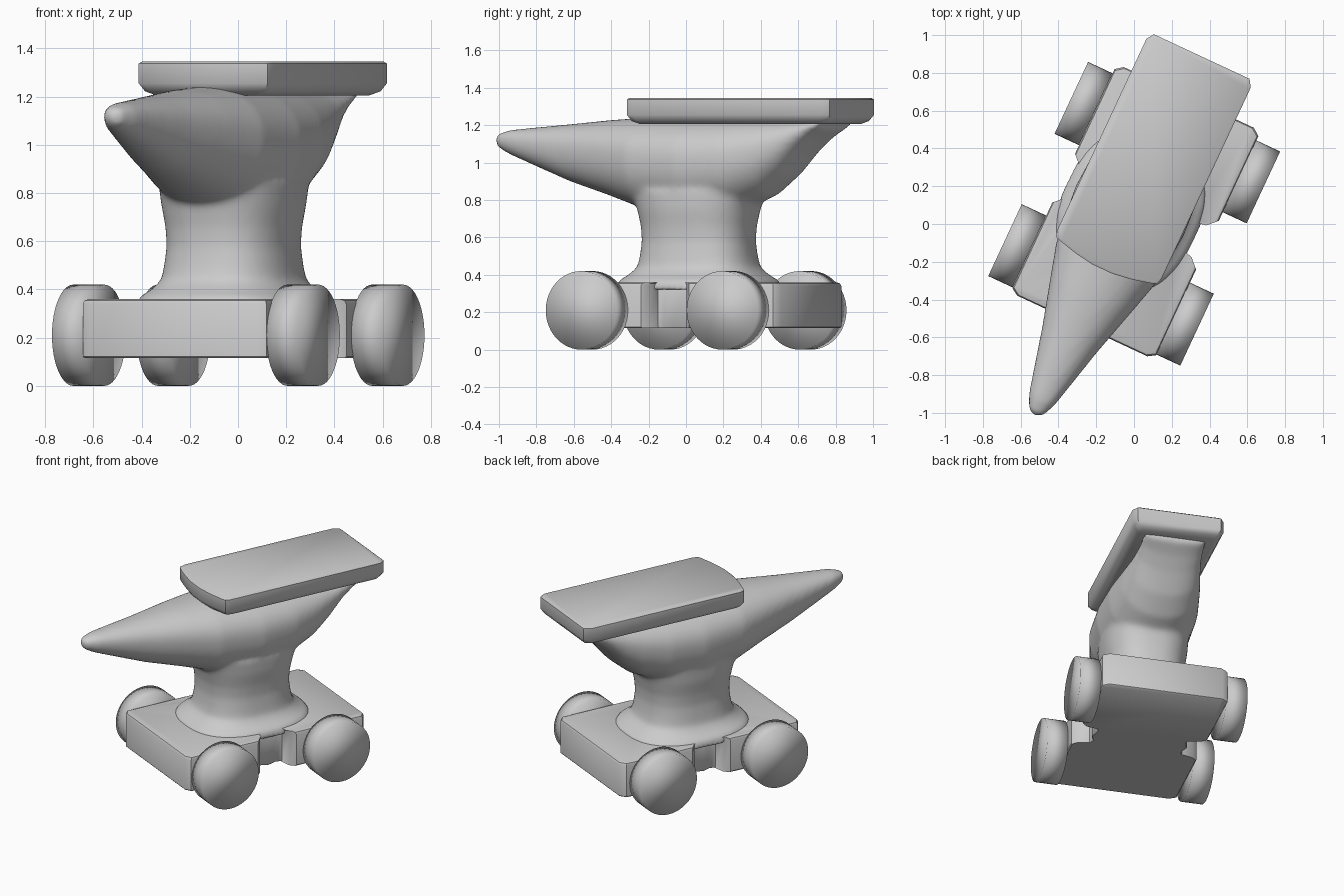
import bpy, bmesh, math
from mathutils import Matrix, Vector

if "Cube" in bpy.data.objects:
    bpy.data.objects.remove(bpy.data.objects["Cube"])

TURN = Matrix.Rotation(math.radians(-25), 4, 'Z')  # whole model is turned on the grid


def finish(name, bm, angle=40):
    bmesh.ops.recalc_face_normals(bm, faces=bm.faces)
    bm.transform(TURN)
    me = bpy.data.meshes.new(name)
    bm.to_mesh(me)
    bm.free()
    ob = bpy.data.objects.new(name, me)
    bpy.context.collection.objects.link(ob)
    bpy.context.view_layer.objects.active = ob
    ob.select_set(True)
    if angle:
        bpy.ops.object.shade_smooth_by_angle(angle=math.radians(angle))
    else:
        bpy.ops.object.shade_smooth()
    ob.select_set(False)
    return ob


def loft(bm, rings):
    loops = [[bm.verts.new(p) for p in r] for r in rings]
    n = len(loops[0])
    for a, b in zip(loops, loops[1:]):
        for i in range(n):
            j = (i + 1) % n
            bm.faces.new((a[i], a[j], b[j], b[i]))
    bm.faces.new(loops[0])
    bm.faces.new(loops[-1])


def slab(name, half, cx, cy, levels):
    # mirrored outline stacked at (z, inset) levels
    outline = half + [(-x, y) for x, y in reversed(half)]
    rings = []
    for z, d in levels:
        rings.append([(cx + x - math.copysign(d, x) * min(1, abs(x) / 0.1),
                       y - math.copysign(d, y - cy), z) for x, y in outline])
    bm = bmesh.new()
    loft(bm, rings)
    return finish(name, bm)


def power(v, n):
    return math.copysign(abs(v) ** (2 / n), v)


ANG = [2 * math.pi * i / 40 for i in range(40)]

# Wheeled base block with a notch in each side
slab("base",
     [(0.38, -0.605), (0.42, -0.58), (0.42, -0.08), (0.39, -0.05), (0.31, -0.03),
      (0.30, 0.0), (0.32, 0.065), (0.30, 0.13), (0.31, 0.16), (0.39, 0.175),
      (0.42, 0.205), (0.42, 0.70), (0.38, 0.73)],
     -0.02, 0.065,
     [(0.115, 0.006), (0.122, 0), (0.34, 0), (0.354, 0.006), (0.36, 0.02)])

# Anvil face plate with a bowed front edge
slab("face_plate",
     [(0.06, -0.287), (0.17, -0.27), (0.27, -0.245), (0.295, -0.235), (0.305, -0.20),
      (0.305, 0.915), (0.28, 0.955)],
     -0.05, 0.35,
     [(1.205, 0.055), (1.222, 0.02), (1.255, 0), (1.337, 0), (1.345, 0.01)])

# Anvil body: waist lofted upward, then horn and heel lofted lengthwise
bm = bmesh.new()
waist = [(0.32, 0.375, 0.44), (0.37, 0.36, 0.42), (0.40, 0.31, 0.37), (0.44, 0.275, 0.325),
         (0.50, 0.265, 0.31), (0.58, 0.255, 0.30), (0.66, 0.26, 0.305), (0.75, 0.275, 0.325),
         (0.85, 0.28, 0.36)]
loft(bm, [[(-0.045 + a * power(math.cos(t), 2.5), 0.055 + b * power(math.sin(t), 2.5), z)
           for t in ANG] for z, a, b in waist])
horn = [(-1.14, 1.14, 1.10, 0.02), (-1.12, 1.158, 1.075, 0.045), (-1.05, 1.175, 1.04, 0.075),
        (-0.70, 1.205, 0.90, 0.16), (-0.45, 1.228, 0.82, 0.23), (-0.25, 1.24, 0.75, 0.285),
        (0.05, 1.24, 0.71, 0.315), (0.30, 1.24, 0.74, 0.30), (0.48, 1.24, 0.82, 0.265),
        (0.60, 1.24, 0.92, 0.235), (0.70, 1.24, 1.04, 0.215), (0.78, 1.24, 1.12, 0.21),
        (0.86, 1.24, 1.18, 0.21)]
rings = []
for y, top, bot, w in horn:
    mid = top - 0.42 * (top - bot)
    rings.append([(-0.05 + w * power(math.cos(t), 2.2), y,
                   mid + power(math.sin(t), 2.2) * ((top - mid) if math.sin(t) > 0 else (mid - bot)))
                  for t in ANG])
loft(bm, rings)
body = finish("anvil_body", bm, 0)
remesh = body.modifiers.new("blend", 'REMESH')
remesh.mode = 'VOXEL'
remesh.voxel_size = 0.016
remesh.use_smooth_shade = True
smooth = body.modifiers.new("soften", 'SMOOTH')
smooth.factor = 0.5
smooth.iterations = 10

# Four disc wheels
for side, sx in (("left", -1), ("right", 1)):
    for end, y in (("front", -0.366), ("rear", 0.465)):
        bm = bmesh.new()
        m = Matrix.Translation(Vector((-0.022 + sx * 0.49, y, 0.21))) @ Matrix.Rotation(math.pi / 2, 4, 'Y')
        bmesh.ops.create_cone(bm, cap_ends=True, segments=48, radius1=0.21, radius2=0.21,
                              depth=0.142, matrix=m)
        finish(f"{end}_{side}_wheel", bm, 0)
